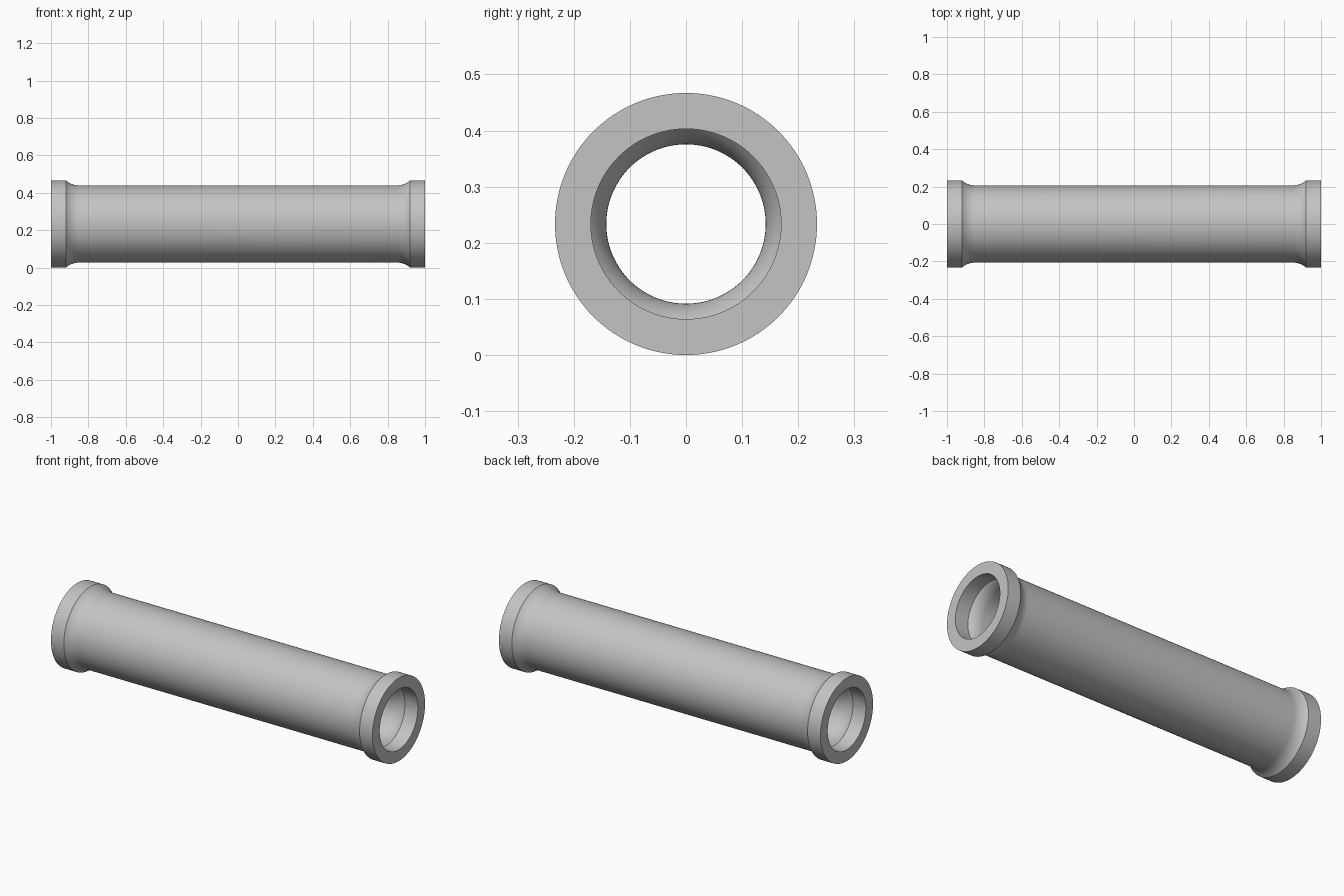
import bpy
import bmesh
import math
from mathutils import Matrix, Vector

cube = bpy.data.objects.get("Cube")
if cube:
    bpy.data.objects.remove(cube, do_unlink=True)

SEGMENTS = 128
COLLAR_R, BODY_R, WALL = 0.2335, 0.206, 0.064
COLLAR_X, FLARE_X = 0.92, 0.85

# One plain grey metal
grey = bpy.data.materials.new("light grey metal")
grey.use_nodes = True
colour = (0.55, 0.55, 0.55, 1)
grey.diffuse_color = colour
grey.node_tree.nodes["Principled BSDF"].inputs["Base Color"].default_value = colour


def half_profile():
    """Outer line from the end of the tube inward: collar, then curved flare."""
    points = [(1.0, COLLAR_R)]
    run, rise = COLLAR_X - FLARE_X, COLLAR_R - BODY_R
    radius = (run ** 2 + rise ** 2) / (2 * rise)
    sweep = math.asin(run / radius)
    for i in range(9):
        a = sweep * (1 - i / 8)
        points.append((FLARE_X + radius * math.sin(a),
                       BODY_R + radius * (1 - math.cos(a))))
    return points


# Closed wall section: outer line across the tube, back along the parallel bore
right = half_profile()
outer = right + [(-x, r) for x, r in reversed(right)]
section = outer + [(x, r - WALL) for x, r in reversed(outer)]

# Revolve the section around the long axis
bm = bmesh.new()
rings = []
for s in range(SEGMENTS):
    turn = Matrix.Rotation(math.tau * s / SEGMENTS, 3, 'X')
    rings.append([bm.verts.new(turn @ Vector((x, 0, r))) for x, r in section])
for s, ring in enumerate(rings):
    following = rings[(s + 1) % SEGMENTS]
    for i in range(len(section)):
        j = (i + 1) % len(section)
        bm.faces.new((ring[i], ring[j], following[j], following[i]))
bmesh.ops.recalc_face_normals(bm, faces=bm.faces)

mesh = bpy.data.meshes.new("flanged_tube")
bm.to_mesh(mesh)
bm.free()
mesh.materials.append(grey)
tube = bpy.data.objects.new("flanged_tube", mesh)
tube.location.z = COLLAR_R
bpy.context.collection.objects.link(tube)

# Smooth walls, crisp rims
bpy.ops.object.select_all(action='DESELECT')
tube.select_set(True)
bpy.context.view_layer.objects.active = tube
bpy.ops.object.shade_smooth_by_angle(angle=math.radians(30))
